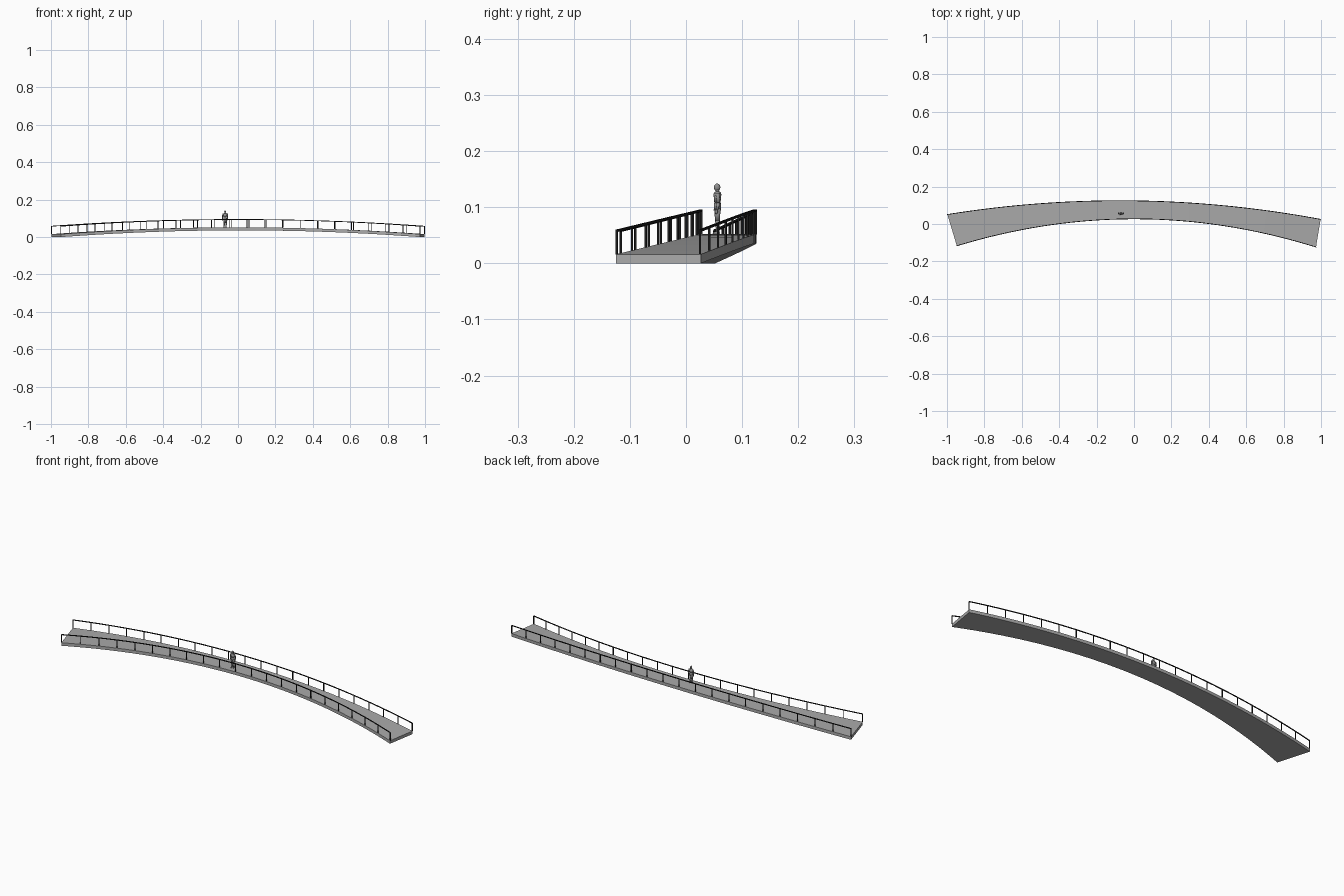
import bpy, bmesh, math
from mathutils import Vector, Matrix

if "Cube" in bpy.data.objects:
    bpy.data.objects.remove(bpy.data.objects["Cube"])


def material(name, v):
    m = bpy.data.materials.new(name)
    m.diffuse_color = (v, v, v, 1)
    m.use_nodes = True
    m.node_tree.nodes["Principled BSDF"].inputs["Base Color"].default_value = m.diffuse_color
    return m


CONCRETE = material("concrete grey", 0.40)
METAL = material("black metal", 0.012)
CLOTH = material("figure grey", 0.28)


def finish(name, bm, mat, smooth=False):
    bmesh.ops.recalc_face_normals(bm, faces=bm.faces)
    me = bpy.data.meshes.new(name)
    bm.to_mesh(me)
    bm.free()
    me.materials.append(mat)
    for p in me.polygons:
        p.use_smooth = smooth
    ob = bpy.data.objects.new(name, me)
    bpy.context.collection.objects.link(ob)
    return ob


# Deck edges in plan: end x values, apex x, apex y, curvature
def outer(u):
    x = -0.998 + 1.996 * u
    return Vector((x, 0.126 - 0.0865 * (x + 0.075) ** 2, 0))


def inner(u):
    x = -0.947 + 1.92 * u
    return Vector((x, 0.026 - 0.160 * (x - 0.002) ** 2, 0))


def top_z(u):
    return 0.016 + 0.036 * (1 - (2 * u - 1) ** 2)


def sweep(name, rings, mat):
    bm = bmesh.new()
    rows = [[bm.verts.new(p) for p in r] for r in rings]
    n = len(rows[0])
    for a, b in zip(rows, rows[1:]):
        for i in range(n):
            j = (i + 1) % n
            bm.faces.new((a[i], a[j], b[j], b[i]))
    bm.faces.new(rows[0])
    bm.faces.new(rows[-1][::-1])
    return finish(name, bm, mat)


# Curved, arched deck slab
SEG = 48
up = Vector((0, 0, 1))
rings = []
for i in range(SEG + 1):
    u = i / SEG
    z = top_z(u)
    o, n = outer(u), inner(u)
    rings.append([o + up * z, n + up * z, n + up * (z - 0.016), o + up * (z - 0.016)])
sweep("deck", rings, CONCRETE)

# Handrails and posts along both edges
H, T, POSTS = 0.042, 0.002, 21
for label, edge, other in (("outer", outer, inner), ("inner", inner, outer)):
    rings = []
    for i in range(SEG + 1):
        u = i / SEG
        side = (other(u) - edge(u)).normalized() * T
        c = edge(u) + side * 0.8 + up * (top_z(u) + H)
        rings.append([c + side + up * T, c - side + up * T, c - side - up * T, c + side - up * T])
    sweep(label + "_handrail", rings, METAL)
    bm = bmesh.new()
    for i in range(POSTS + 1):
        u = i / POSTS
        side = (other(u) - edge(u)).normalized()
        c = edge(u) + side * T * 0.8 + up * (top_z(u) + H / 2)
        rot = Matrix.Rotation(math.atan2(side.y, side.x), 4, 'Z')
        bmesh.ops.create_cube(bm, size=1, matrix=Matrix.Translation(c) @ rot
                              @ Matrix.Diagonal((0.0036, 0.0036, H, 1)))
    finish(label + "_posts", bm, METAL)

# Standing figure, parts given relative to its feet
FEET = Vector((-0.069, 0.056, top_z(0.466)))


def limb(bm, a, b, r1, r2, flat=1.0):
    a, b = Vector(a), Vector(b)
    d = b - a
    m = (Matrix.Translation(FEET + (a + b) / 2) @ Matrix.Diagonal((1, flat, 1, 1))
         @ d.to_track_quat('Z', 'Y').to_matrix().to_4x4())
    bmesh.ops.create_cone(bm, cap_ends=True, segments=12, radius1=r1, radius2=r2,
                          depth=d.length, matrix=m)


def ball(bm, c, s):
    bmesh.ops.create_uvsphere(bm, u_segments=12, v_segments=8, radius=1,
                              matrix=Matrix.Translation(FEET + Vector(c))
                              @ Matrix.Diagonal((*s, 1)))


bm = bmesh.new()
for s in (-1, 1):
    limb(bm, (s * 0.0055, 0.001, 0.002), (s * 0.005, 0, 0.024), 0.0030, 0.0042)
    limb(bm, (s * 0.005, 0, 0.024), (s * 0.0042, 0, 0.046), 0.0042, 0.0058)
    ball(bm, (s * 0.006, -0.002, 0.002), (0.003, 0.0065, 0.0025))
finish("figure_legs", bm, CLOTH, True)

bm = bmesh.new()
limb(bm, (0, 0, 0.042), (0, 0, 0.056), 0.0095, 0.0085, 0.7)
limb(bm, (0, 0, 0.056), (0, 0, 0.072), 0.0085, 0.0110, 0.65)
ball(bm, (0, 0, 0.072), (0.0115, 0.0068, 0.0045))
for s in (-1, 1):
    limb(bm, (s * 0.0110, 0, 0.073), (s * 0.0135, 0.002, 0.056), 0.0036, 0.0030)
    limb(bm, (s * 0.0135, 0.002, 0.056), (s * 0.0135, -0.001, 0.043), 0.0030, 0.0022)
    ball(bm, (s * 0.0135, -0.002, 0.040), (0.002, 0.0028, 0.004))
limb(bm, (0, 0, 0.073), (0, 0, 0.080), 0.0034, 0.0032)
ball(bm, (0, -0.0005, 0.0835), (0.0048, 0.0058, 0.0068))
finish("figure_body", bm, CLOTH, True)
